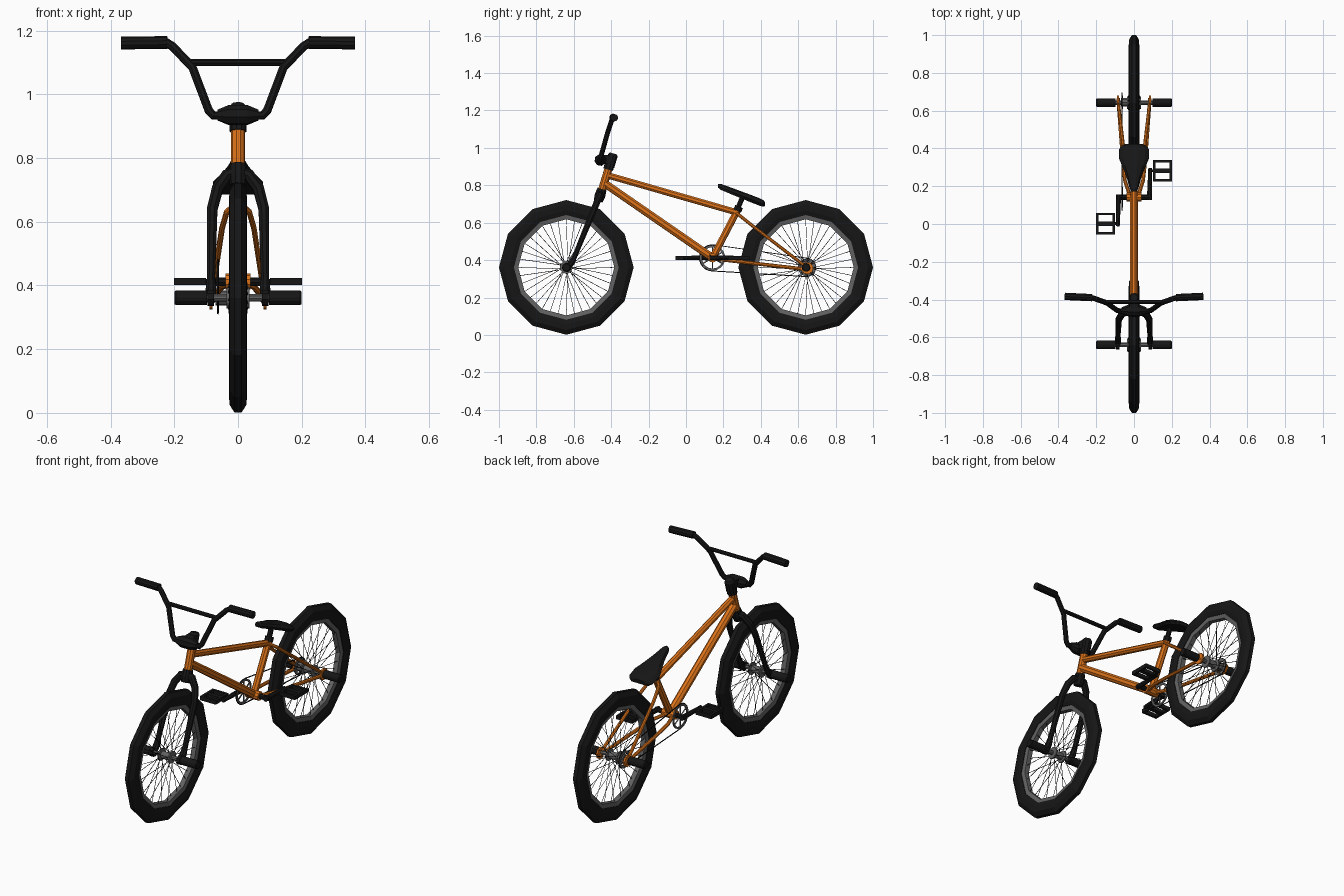
import bpy, bmesh
from math import sin, cos, pi, asin, atan2, hypot
from mathutils import Vector

if "Cube" in bpy.data.objects:
    bpy.data.objects.remove(bpy.data.objects["Cube"])


def material(name, rgb):
    m = bpy.data.materials.new(name)
    m.diffuse_color = (*rgb, 1)
    m.use_nodes = True
    m.node_tree.nodes["Principled BSDF"].inputs["Base Color"].default_value = m.diffuse_color
    return m


BLACK = material("black", (0.008, 0.008, 0.008))
ORANGE = material("orange", (0.72, 0.17, 0.01))
GREY = material("dark_grey", (0.12, 0.12, 0.12))


def finish(name, bm, mat):
    bmesh.ops.recalc_face_normals(bm, faces=bm.faces)
    me = bpy.data.meshes.new(name)
    bm.to_mesh(me)
    bm.free()
    me.materials.append(mat)
    ob = bpy.data.objects.new(name, me)
    bpy.context.collection.objects.link(ob)
    return ob


def skin(bm, rings, loop=False):
    """Join equal rings of points with quads; cap the ends unless looped."""
    vr = [[bm.verts.new(p) for p in r] for r in rings]
    n = len(vr[0])
    for a, b in zip(vr, vr[1:] + vr[:1] if loop else vr[1:]):
        for j in range(n):
            k = (j + 1) % n
            bm.faces.new((a[j], a[k], b[k], b[j]))
    if not loop:
        bm.faces.new(vr[0])
        bm.faces.new(vr[-1])


def add_tube(bm, pts, radii, sides=8):
    pts = [Vector(p) for p in pts]
    if not isinstance(radii, (list, tuple)):
        radii = [radii] * len(pts)
    rings, u = [], Vector((0.31, 0.52, 0.8))
    for i, p in enumerate(pts):
        t = Vector()
        if i > 0:
            t += (p - pts[i - 1]).normalized()
        if i < len(pts) - 1:
            t += (pts[i + 1] - p).normalized()
        t.normalize()
        u = (u - t * u.dot(t)).normalized()
        v = t.cross(u)
        rings.append([p + radii[i] * (u * cos(2 * pi * j / sides) + v * sin(2 * pi * j / sides))
                      for j in range(sides)])
    skin(bm, rings)


def tube(name, pts, radii, mat, sides=8, mirror=False):
    bm = bmesh.new()
    add_tube(bm, pts, radii, sides)
    if mirror:
        add_tube(bm, [(-p[0], p[1], p[2]) for p in pts], radii, sides)
    return finish(name, bm, mat)


def lathe(name, prof, segs, y, z, mat):
    """Spin a closed (radius, x) profile around an x-axis line."""
    bm = bmesh.new()
    rings = [[(x, y + r * sin(2 * pi * i / segs), z + r * cos(2 * pi * i / segs)) for r, x in prof]
             for i in range(segs)]
    skin(bm, rings, True)
    return finish(name, bm, mat)


def boxes(name, items, mat):
    bm = bmesh.new()
    for c, s in items:
        for v in bmesh.ops.create_cube(bm, size=1)["verts"]:
            v.co = Vector(c) + Vector(v.co[i] * s[i] for i in range(3))
    return finish(name, bm, mat)


WZ = 0.361
# Wheels: twelve-sided tyre and rim, spokes, hub, pegs
for tag, wy in (("front", -0.64), ("rear", 0.642)):
    ty = -0.64 if tag == "front" else 0.64
    lathe(tag + "_tyre", [(0.28, -0.021), (0.305, -0.028), (0.335, -0.027), (0.36, -0.011),
                          (0.36, 0.011), (0.335, 0.027), (0.305, 0.028), (0.28, 0.021)],
          12, ty, WZ, BLACK)
    lathe(tag + "_rim", [(0.257, -0.014), (0.284, -0.019), (0.284, 0.019), (0.257, 0.014)],
          12, ty, WZ, GREY)
    bm = bmesh.new()
    for i in range(36):
        a, s = 2 * pi * i / 36, (-1) ** i
        b = a + 0.25 * (1 if i % 4 < 2 else -1)
        add_tube(bm, [(s * 0.03, wy + 0.03 * sin(b), WZ + 0.03 * cos(b)),
                      (s * 0.004, ty + 0.258 * sin(a), WZ + 0.258 * cos(a))], 0.0015, 4)
    finish(tag + "_spokes", bm, BLACK)
    tube(tag + "_hub", [(x, wy, WZ) for x in (-0.036, -0.028, -0.026, 0.026, 0.028, 0.036)],
         [0.034, 0.034, 0.02, 0.02, 0.034, 0.034], GREY, 12)
    tube(tag + "_axle", [(-0.12, wy, WZ), (0.12, wy, WZ)], 0.012, GREY)
    tube(tag + "_pegs", [(0.098, wy, WZ), (0.195, wy, WZ), (0.2, wy, WZ)],
         [0.023, 0.023, 0.019], BLACK, 12, True)

# Orange frame
BY, BZ = 0.142, 0.412
tube("head_tube", [(0, -0.452, 0.765), (0, -0.415, 0.887)], 0.022, ORANGE, 10)
tube("top_tube", [(0, -0.415, 0.852), (0, 0.272, 0.655)], 0.018, ORANGE)
tube("down_tube", [(0, -0.435, 0.81), (0, BY, BZ)], 0.022, ORANGE)
tube("seat_tube", [(0, BY, BZ), (0, 0.28, 0.675)], 0.019, ORANGE)
tube("bottom_bracket_shell", [(-0.04, BY, BZ), (0.04, BY, BZ)], 0.025, ORANGE, 10)
tube("seat_stays", [(0.008, 0.265, 0.655), (0.035, 0.295, 0.632), (0.05, 0.36, 0.58),
                    (0.083, 0.64, 0.365)], 0.009, ORANGE, 8, True)
tube("chain_stays", [(0.02, BY, BZ - 0.005), (0.048, 0.23, 0.398), (0.06, 0.34, 0.385),
                     (0.084, 0.665, 0.348)], 0.01, ORANGE, 8, True)
tube("dropouts", [(0.08, 0.648, 0.357), (0.09, 0.648, 0.357)], 0.033, ORANGE, 8, True)

# Fork with curved shoulders
tube("fork_legs", [(0.085, -0.638, 0.355), (0.085, -0.612, 0.385), (0.085, -0.595, 0.42),
                   (0.081, -0.505, 0.64), (0.064, -0.478, 0.705), (0.035, -0.462, 0.745),
                   (0, -0.457, 0.755)],
     [0.018, 0.018, 0.014, 0.018, 0.019, 0.02, 0.02], BLACK, 8, True)
tube("fork_dropouts", [(0.076, -0.638, WZ), (0.096, -0.638, WZ)], 0.026, BLACK, 8, True)
tube("fork_crown", [(0, -0.47, 0.715), (0, -0.46, 0.745), (0, -0.449, 0.78)],
     [0.025, 0.03, 0.026], BLACK, 10)

# Headset, stem and handlebar
tube("headset", [(0, -0.416, 0.884), (0, -0.409, 0.91)], 0.027, BLACK, 10)
tube("steerer_clamp", [(0, -0.409, 0.9), (0, -0.391, 0.96), (0, -0.388, 0.97)],
     [0.027, 0.027, 0.02], BLACK, 10)
boxes("stem_block", [((0, -0.425, 0.94), (0.05, 0.07, 0.045))], BLACK)
tube("bar_clamp", [(x, -0.458, 0.935) for x in (-0.065, -0.03, 0.03, 0.065)],
     [0.017, 0.032, 0.032, 0.017], BLACK)
tube("handlebar", [(0, -0.46, 0.934), (0.078, -0.46, 0.934), (0.092, -0.456, 0.95),
                   (0.143, -0.418, 1.085), (0.205, -0.396, 1.15), (0.225, -0.39, 1.163),
                   (0.36, -0.383, 1.161)], 0.014, BLACK, 8, True)
tube("handlebar_brace", [(-0.15, -0.412, 1.1), (0.15, -0.412, 1.1)], 0.011, BLACK)
tube("grips", [(0.222, -0.39, 1.163), (0.367, -0.383, 1.161)], 0.02, BLACK, 10, True)

# Seat post and lofted saddle, nose up
tube("seat_post", [(0, 0.27, 0.66), (0, 0.306, 0.745)], 0.014, BLACK)
tube("seat_clamp", [(0, 0.274, 0.663), (0, 0.284, 0.686)], 0.023, BLACK)
bm = bmesh.new()
rings = []
for y, w, h in ((0.172, 0.014, 0.01), (0.185, 0.022, 0.016), (0.25, 0.04, 0.018), (0.31, 0.064, 0.019),
                (0.345, 0.079, 0.02), (0.395, 0.079, 0.02), (0.415, 0.065, 0.017), (0.423, 0.045, 0.01)):
    z = 0.797 - (y - 0.172) * 0.39
    rings.append([(w * a, y, z + h * b) for a, b in
                  ((-1, -0.2), (-0.75, 0.6), (-0.3, 1), (0.3, 1), (0.75, 0.6), (1, -0.2), (0.8, -1), (-0.8, -1))])
skin(bm, rings)
finish("seat", bm, BLACK)

# Cranks and cage pedals, opposite ways on each side
tube("crank_spindle", [(-0.092, BY, BZ), (0.092, BY, BZ)], 0.014, BLACK)
for tag, s in (("left", -1), ("right", 1)):
    py, px = BY + s * 0.14, s * 0.151
    tube(tag + "_crank", [(s * 0.082, BY - s * 0.015, BZ), (s * 0.086, py + s * 0.014, BZ)],
         [0.015, 0.011], BLACK)
    tube(tag + "_pedal_axle", [(s * 0.08, py, BZ), (s * 0.12, py, BZ)], 0.008, BLACK)
    parts = [((px, py, BZ), (0.1, 0.024, 0.02))]
    for k in (-1, 1):
        parts += [((px, py + k * 0.051, BZ), (0.1, 0.013, 0.022)),
                  ((px + k * 0.043, py, BZ), (0.014, 0.115, 0.022))]
    boxes(tag + "_pedal", parts, BLACK)

# Sprocket, cog and chain on the left
CX, CY, R1, R2 = -0.063, 0.645, 0.068, 0.047
for name, y, z, r, w in (("sprocket_ring", BY, BZ, R1, 0.011), ("rear_cog", CY, WZ, R2, 0.014)):
    lathe(name, [(r - w, CX - 0.003), (r, CX - 0.003), (r, CX + 0.003), (r - w, CX + 0.003)], 18, y, z, GREY)
for name, y, z, r in (("sprocket_arms", BY, BZ, R1), ("cog_arms", CY, WZ, R2)):
    bm = bmesh.new()
    for i in range(6):
        a = pi * i / 3
        add_tube(bm, [(CX, y, z), (CX, y + (r - 0.006) * sin(a), z + (r - 0.006) * cos(a))], 0.004, 4)
    finish(name, bm, GREY)
tube("cog_carrier", [(-0.07, CY, WZ), (-0.03, CY, WZ)], 0.024, GREY, 10)
tilt = atan2(WZ - BZ, CY - BY)
half = pi / 2 - asin((R1 - R2) / hypot(CY - BY, WZ - BZ))
path = []
for i in range(13):
    a = tilt + half + (2 * pi - 2 * half) * i / 12
    path.append((CX, BY + (R1 + 0.002) * cos(a), BZ + (R1 + 0.002) * sin(a)))
for i in range(9):
    a = tilt - half + 2 * half * i / 8
    path.append((CX, CY + (R2 + 0.002) * cos(a), WZ + (R2 + 0.002) * sin(a)))
tube("chain", path + path[:1], 0.003, BLACK, 4)
